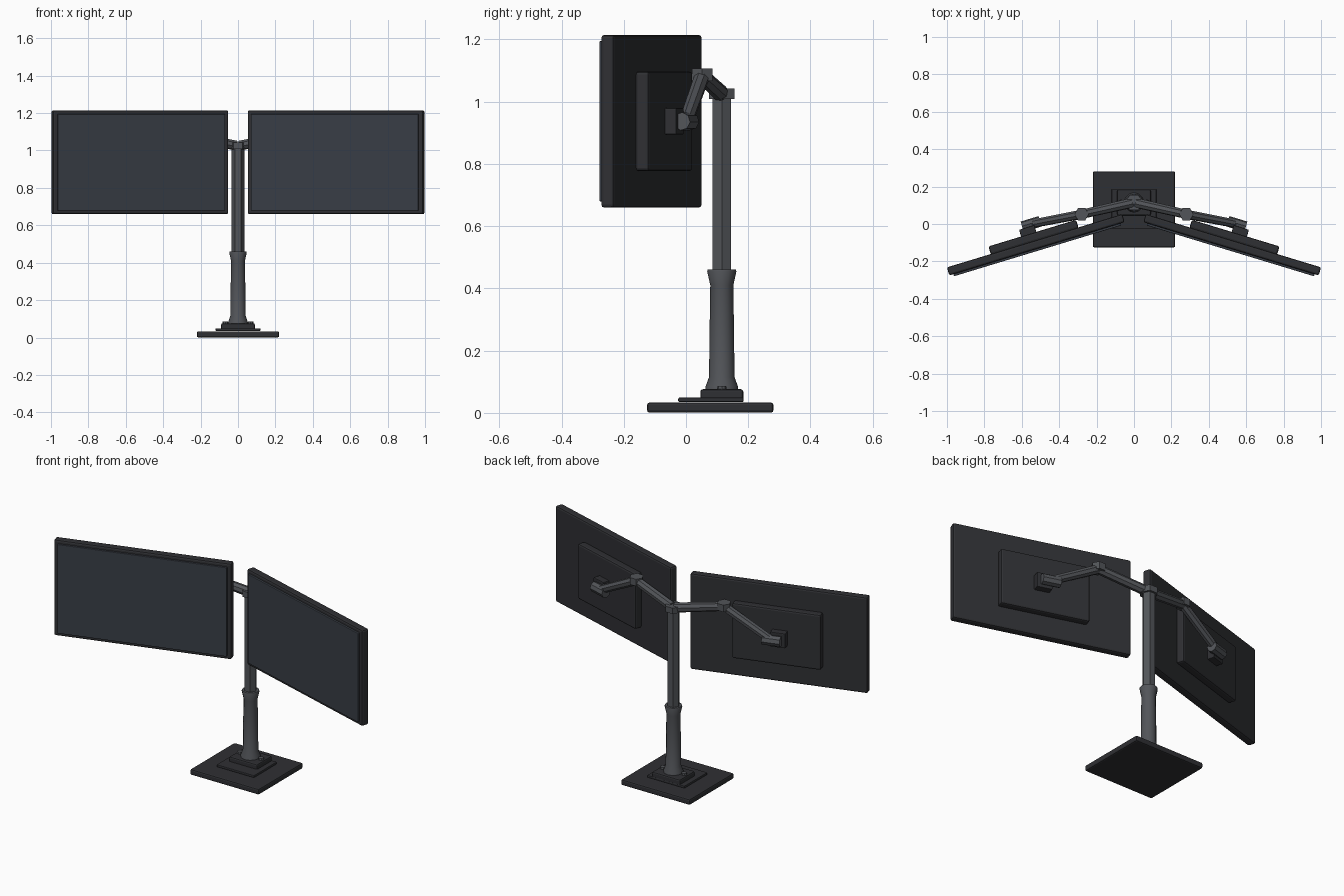
import bpy, bmesh
from math import radians, pi, sin, cos
from mathutils import Matrix, Vector

if "Cube" in bpy.data.objects:
    bpy.data.objects.remove(bpy.data.objects["Cube"])

DARK = (0.028, 0.029, 0.033, 1)
STEEL = (0.085, 0.09, 0.1, 1)
GLASS = (0.04, 0.047, 0.06, 1)
mats = {}


def material(name, color):
    if name not in mats:
        m = bpy.data.materials.new(name)
        m.diffuse_color = color
        m.use_nodes = True
        m.node_tree.nodes["Principled BSDF"].inputs["Base Color"].default_value = m.diffuse_color
        mats[name] = m
    return mats[name]


def finish(name, bm, mat, mirror=False, smooth=False):
    bmesh.ops.recalc_face_normals(bm, faces=bm.faces)
    me = bpy.data.meshes.new(name)
    bm.to_mesh(me)
    bm.free()
    ob = bpy.data.objects.new(name, me)
    bpy.context.collection.objects.link(ob)
    me.materials.append(mat)
    if mirror:
        ob.modifiers.new("Mirror", 'MIRROR').use_axis[0] = True
    if smooth:
        bpy.ops.object.select_all(action='DESELECT')
        ob.select_set(True)
        bpy.context.view_layer.objects.active = ob
        bpy.ops.object.shade_smooth_by_angle(angle=radians(35))
    return ob


def box(name, center, size, mat, bevel=0.0, turn=0.0, mirror=False):
    bm = bmesh.new()
    bmesh.ops.create_cube(bm, size=1)
    bmesh.ops.scale(bm, vec=size, verts=bm.verts)
    if bevel:
        bmesh.ops.bevel(bm, geom=bm.edges[:], offset=bevel, segments=2,
                        profile=0.5, affect='EDGES')
    bm.transform(Matrix.Translation(center) @ Matrix.Rotation(turn, 4, 'Z'))
    return finish(name, bm, mat, mirror)


def rod(name, a, b, r1, r2, sides, mat, mirror=False, spin=0.0):
    a, b = Vector(a), Vector(b)
    d = b - a
    bm = bmesh.new()
    bmesh.ops.create_cone(bm, cap_ends=True, segments=sides, radius1=r1,
                          radius2=r2, depth=d.length)
    bm.transform(Matrix.Translation((a + b) / 2)
                 @ Vector((0, 0, 1)).rotation_difference(d).to_matrix().to_4x4()
                 @ Matrix.Rotation(spin, 4, 'Z'))
    return finish(name, bm, mat, mirror)


def lathe(name, profile, center, sides, mat):
    bm = bmesh.new()
    rings = []
    for r, z in profile:
        rings.append([bm.verts.new((center[0] + r * sin(2 * pi * i / sides),
                                    center[1] + r * cos(2 * pi * i / sides), z))
                      for i in range(sides)])
    for lo, hi in zip(rings, rings[1:]):
        for i in range(sides):
            j = (i + 1) % sides
            bm.faces.new((lo[i], lo[j], hi[j], hi[i]))
    bm.faces.new(rings[0])
    bm.faces.new(rings[-1])
    return finish(name, bm, mat, smooth=True)


dark = material("dark_plastic", DARK)
steel = material("steel_grey", STEEL)
glass = material("screen_glass", GLASS)
CY = 0.115  # column position in depth

# Base: floor plate, thin plate, raised block and bolts
box("base_plate", (0, 0.078, 0.017), (0.44, 0.406, 0.033), dark, 0.008)
box("base_thin_plate", (0, 0.08, 0.042), (0.24, 0.21, 0.014), dark, 0.004)
box("base_block", (0, CY, 0.058), (0.18, 0.138, 0.036), dark, 0.008)
rod("base_bolt", (0.068, CY, 0.07), (0.068, CY, 0.087), 0.016, 0.014, 8, steel, True)

# Column: flared lower sleeve and hexagonal upper pole
lathe("column_sleeve", [(0.053, 0.072), (0.052, 0.085), (0.041, 0.115), (0.039, 0.28),
                        (0.037, 0.41), (0.047, 0.455), (0.045, 0.461)], (0, CY), 12, steel)
rod("column_pole", (0, CY, 0.44), (0, CY, 1.03), 0.034, 0.034, 6, steel, spin=pi / 2)
rod("column_joint", (0, CY, 1.008), (0, CY, 1.042), 0.047, 0.047, 6, steel, spin=pi / 2)

# Arms, mirrored to both sides
elbow = Vector((0.28, 0.052, 1.088))
turn = radians(-16.9)
along = Vector((cos(turn), sin(turn), 0))
back = Vector((-sin(turn), cos(turn), 0))
wrist = Vector((0.55, 0.0, 0.937))
rod("inner_arm", (0.01, CY - 0.002, 1.026), elbow - Vector((0, 0, 0.006)),
    0.027, 0.025, 8, steel, True)
rod("elbow_joint", elbow - Vector((0, 0, 0.022)), elbow + Vector((0, 0, 0.018)),
    0.038, 0.038, 6, steel, True, pi / 2)
rod("outer_arm", elbow - Vector((0, 0, 0.006)), wrist, 0.025, 0.023, 8, steel, True)
rod("wrist_joint", wrist - along * 0.05, wrist + along * 0.05,
    0.029, 0.029, 8, steel, True, pi / 8)

# Monitors: panel, raised screen, rear housing and mount plate
panel = Vector((0.525, -0.111, 0.937))
box("monitor_panel", panel, (0.98, 0.045, 0.555), dark, 0.01, turn, True)
box("monitor_screen", panel - back * 0.024, (0.935, 0.02, 0.515), glass, 0.003, turn, True)
box("monitor_housing", panel + back * 0.042, (0.49, 0.046, 0.32), dark, 0.01, turn, True)
box("mount_plate", panel + back * 0.08 + along * 0.02, (0.085, 0.045, 0.085),
    dark, 0.004, turn, True)
